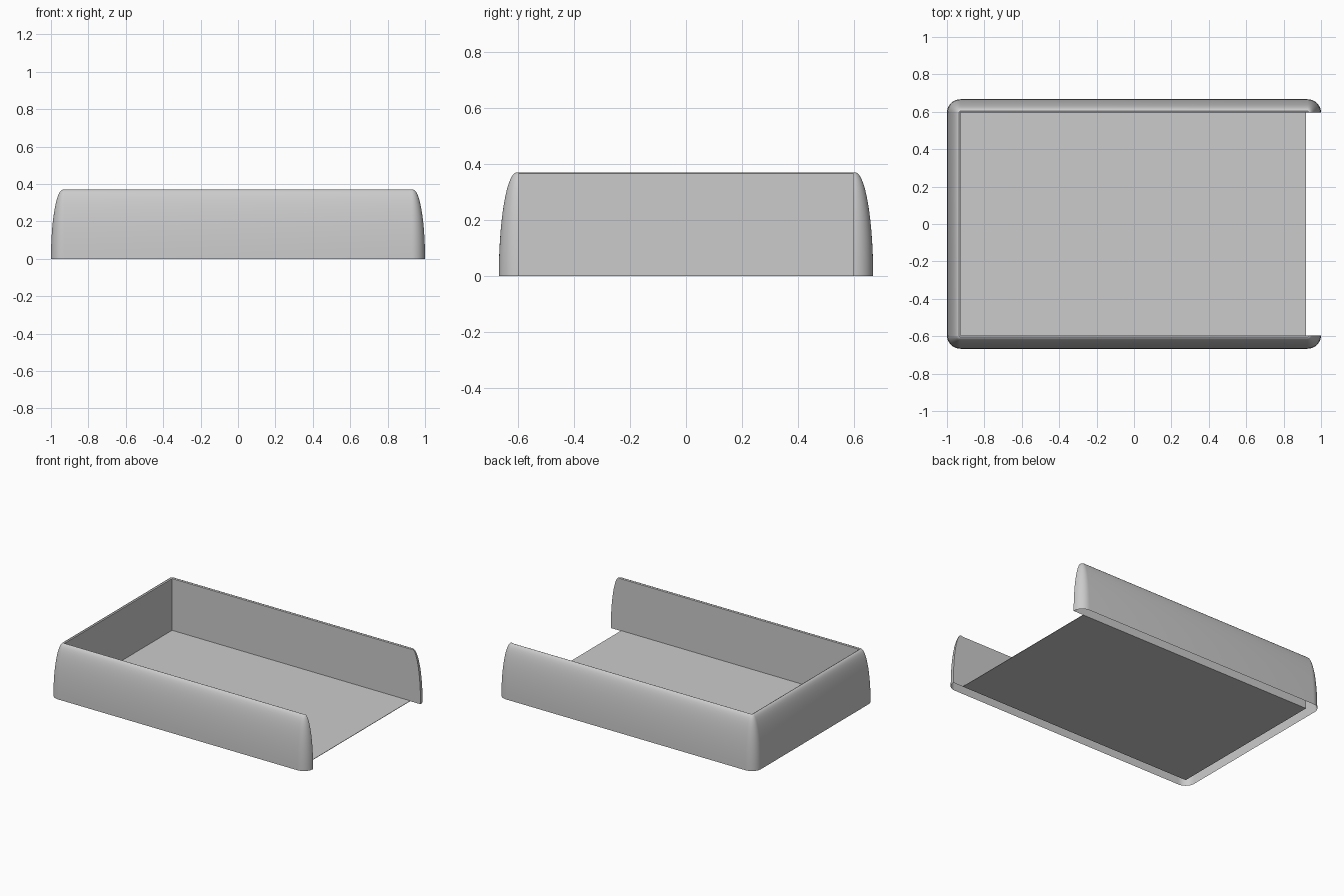
import bpy, bmesh
from math import sin, cos, pi, radians

cube = bpy.data.objects.get("Cube")
if cube:
    bpy.data.objects.remove(cube)

INNER_X, INNER_Y = 0.928, 0.595
THICK, HEIGHT = 0.072, 0.37
FLOOR_END, FLOOR_THICK = 0.92, 0.003

grey = bpy.data.materials.new("plain grey")
grey.use_nodes = True
colour = (0.6, 0.6, 0.6, 1)
grey.diffuse_color = colour
grey.node_tree.nodes["Principled BSDF"].inputs["Base Color"].default_value = colour


def finish(bm, name):
    mesh = bpy.data.meshes.new(name)
    bm.to_mesh(mesh)
    bm.free()
    mesh.materials.append(grey)
    obj = bpy.data.objects.new(name, mesh)
    bpy.context.collection.objects.link(obj)
    return obj


# Wall section: quarter ellipse outside, slight lip, flat inner face, open underneath
STEPS = 14
crest = 0.008
profile = [(crest + (THICK - crest) * cos(t), HEIGHT * sin(t))
           for t in (pi / 2 * i / STEPS for i in range(STEPS + 1))]
profile += [(0, HEIGHT - 0.004), (0, 0)]

# Sweep the section around the four corners, leaving the +x end open
bm = bmesh.new()
rings = []
SEGS = 10
for corner, (sx, sy) in enumerate([(1, 1), (-1, 1), (-1, -1), (1, -1)]):
    for i in range(SEGS + 1):
        a = pi / 2 * (corner + i / SEGS)
        rings.append([bm.verts.new((sx * INNER_X + r * cos(a), sy * INNER_Y + r * sin(a), z))
                      for r, z in profile])
for a, b in zip(rings, rings[1:]):
    for k in range(len(profile) - 1):
        bm.faces.new((a[k], b[k], b[k + 1], a[k + 1]))

# Flat ends of the two long walls
bm.faces.new(rings[0])
bm.faces.new(rings[-1][::-1])
bmesh.ops.remove_doubles(bm, verts=bm.verts, dist=1e-5)
walls = finish(bm, "tray_walls")
bpy.ops.object.select_all(action="DESELECT")
walls.select_set(True)
bpy.context.view_layer.objects.active = walls
bpy.ops.object.shade_smooth_by_angle(angle=radians(30))

# Thin floor plate
bm = bmesh.new()
bmesh.ops.create_cube(bm, size=1)
bmesh.ops.scale(bm, verts=bm.verts, vec=(FLOOR_END + INNER_X, 2 * INNER_Y, FLOOR_THICK))
bmesh.ops.translate(bm, verts=bm.verts,
                    vec=((FLOOR_END - INNER_X) / 2, 0, FLOOR_THICK / 2))
finish(bm, "tray_floor")
